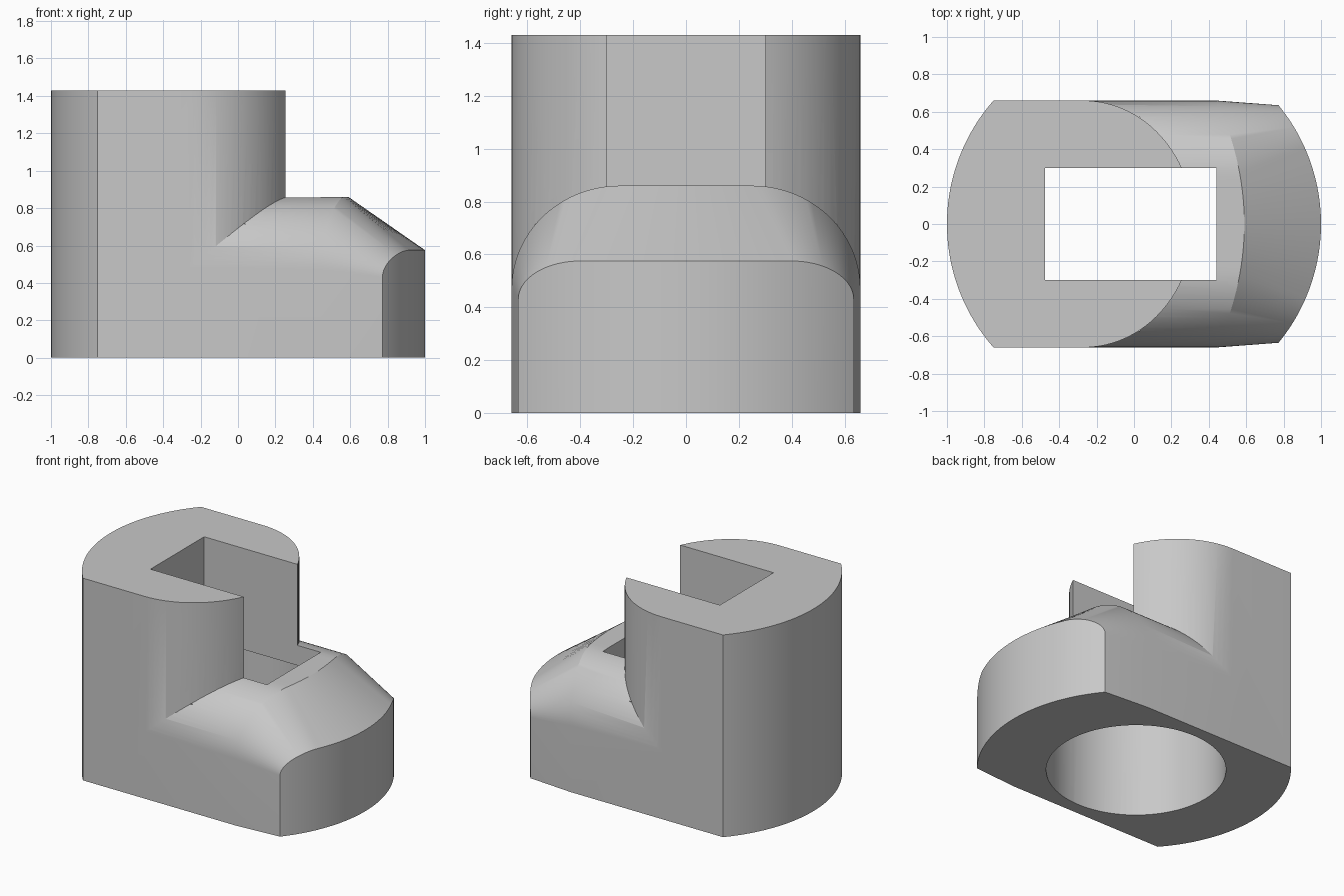
import bpy, bmesh, math

cube = bpy.data.objects.get("Cube")
if cube:
    bpy.data.objects.remove(cube, do_unlink=True)

HALF = 0.66      # half width of the body
STEPS = 24

grey = bpy.data.materials.new("light_grey")
grey.use_nodes = True
colour = (0.58, 0.58, 0.58, 1)
grey.diffuse_color = colour
grey.node_tree.nodes["Principled BSDF"].inputs["Base Color"].default_value = colour


def add_object(name, bm):
    bmesh.ops.recalc_face_normals(bm, faces=bm.faces)
    mesh = bpy.data.meshes.new(name)
    bm.to_mesh(mesh)
    bm.free()
    obj = bpy.data.objects.new(name, mesh)
    mesh.materials.append(grey)
    bpy.context.collection.objects.link(obj)
    return obj


def prism(name, outline, z0, z1):
    bm = bmesh.new()
    face = bm.faces.new([bm.verts.new((x, y, z0)) for x, y in outline])
    top = bmesh.ops.extrude_face_region(bm, geom=[face])["geom"]
    verts = [v for v in top if isinstance(v, bmesh.types.BMVert)]
    bmesh.ops.translate(bm, verts=verts, vec=(0, 0, z1 - z0))
    return add_object(name, bm)


def arc(cx, rx, ry, start, end, steps=48):
    angles = [start + (end - start) * i / steps for i in range(steps + 1)]
    return [(cx + rx * math.cos(a), ry * math.sin(a)) for a in angles]


def rounded_section(flat, half, shoulder, height):
    """Points across a flat top with elliptical shoulders."""
    right = []
    for i in range(STEPS):
        a = math.pi / 2 * i / STEPS
        right.append((flat + (half - flat) * math.cos(a),
                      shoulder + (height - shoulder) * math.sin(a)))
    top = [(flat * (1 - i / 8), height) for i in range(17)]
    left = [(-y, z) for y, z in reversed(right)]
    return right + top + left


# Tall column: round back, flat sides, elliptical front
side = math.asin(HALF)
outline = arc(-0.27, 0.59, HALF, -math.pi / 2, math.pi / 2)
outline += arc(0, 1, 1, math.pi - side, math.pi + side)
body = prism("slotted_body", outline, 0, 1.43)

# Low nose: lofted from a straight shoulder to a lower curved end
wide = rounded_section(0.25, HALF, 0.47, 0.86)
low = rounded_section(0.40, 0.635, 0.43, 0.575)
rows = [
    [(-0.4, y, z) for y, z in wide],
    [(0.59 - 0.34 * y * y, y, z) for y, z in wide],
    [(math.sqrt(1 - y * y), y, z) for y, z in low],
]
bm = bmesh.new()
upper = [[bm.verts.new(p) for p in row] for row in rows]
lower = [[bm.verts.new((x, y, 0)) for x, y, z in row] for row in rows]
count = len(wide)
for r in range(len(rows) - 1):
    for grid in (upper, lower):
        for i in range(count - 1):
            bm.faces.new((grid[r][i], grid[r][i + 1],
                          grid[r + 1][i + 1], grid[r + 1][i]))
    for i in (0, count - 1):
        bm.faces.new((upper[r][i], upper[r + 1][i],
                      lower[r + 1][i], lower[r][i]))
for r in (0, len(rows) - 1):
    for i in range(count - 1):
        bm.faces.new((upper[r][i], upper[r][i + 1],
                      lower[r][i + 1], lower[r][i]))
nose = add_object("nose", bm)

# Round bore from below and rectangular slot from above
bore = prism("bore_cutter", arc(-0.017, 0.573, 0.573, 0, math.tau, 96)[:-1], -0.2, 0.715)
slot = prism("slot_cutter", [(-0.475, -0.3), (0.44, -0.3), (0.44, 0.3), (-0.475, 0.3)],
             0.5, 1.6)

for tool, operation in ((nose, 'UNION'), (bore, 'DIFFERENCE'), (slot, 'DIFFERENCE')):
    mod = body.modifiers.new(tool.name, 'BOOLEAN')
    mod.object = tool
    mod.operation = operation
    mod.solver = 'EXACT'
    bpy.context.view_layer.objects.active = body
    bpy.ops.object.select_all(action='DESELECT')
    body.select_set(True)
    bpy.ops.object.modifier_apply(modifier=mod.name)
    bpy.data.objects.remove(tool, do_unlink=True)

bpy.ops.object.shade_smooth_by_angle(angle=math.radians(25))
